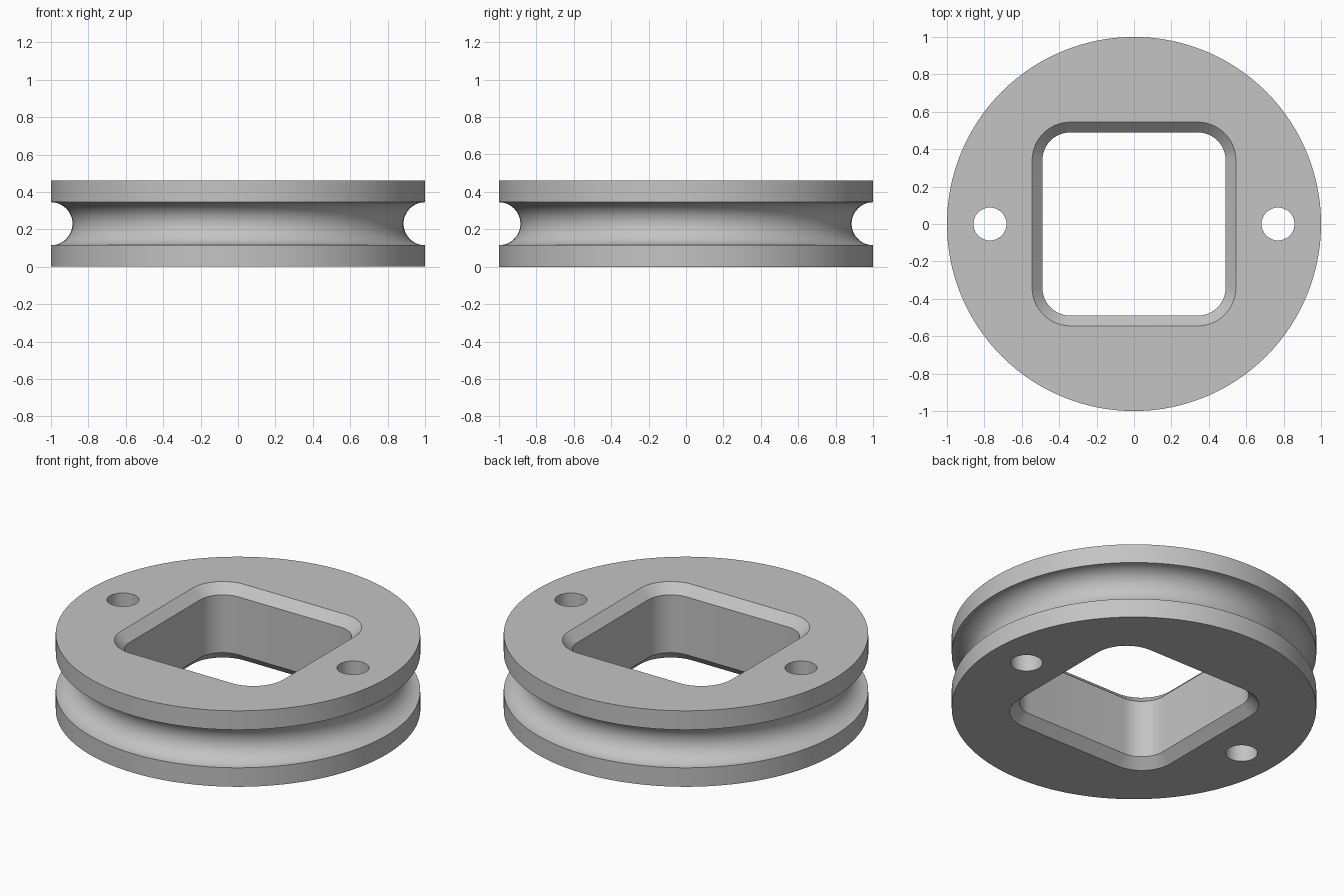
import bpy
import bmesh
from math import cos, sin, pi, radians
from mathutils import Vector

HEIGHT = 0.46
GROOVE = 0.115      # groove radius, centred on the rim
CHAMFER = 0.055
OPENING = 0.49      # half width of the square opening
CORNER = 0.15       # corner radius of the square opening

if "Cube" in bpy.data.objects:
    bpy.data.objects.remove(bpy.data.objects["Cube"])

grey = bpy.data.materials.new("grey")
grey.use_nodes = True
grey.diffuse_color = (0.55, 0.55, 0.55, 1)
grey.node_tree.nodes["Principled BSDF"].inputs["Base Color"].default_value = grey.diffuse_color


def loft(name, rings):
    """Skin a stack of equal-length rings and cap both ends."""
    bm = bmesh.new()
    rows = [[bm.verts.new(p) for p in ring] for ring in rings]
    count = len(rows[0])
    for low, high in zip(rows, rows[1:]):
        for i in range(count):
            j = (i + 1) % count
            bm.faces.new((low[i], low[j], high[j], high[i]))
    bm.faces.new(rows[0][::-1])
    bm.faces.new(rows[-1])
    bmesh.ops.recalc_face_normals(bm, faces=bm.faces)
    mesh = bpy.data.meshes.new(name)
    bm.to_mesh(mesh)
    bm.free()
    mesh.materials.append(grey)
    obj = bpy.data.objects.new(name, mesh)
    bpy.context.collection.objects.link(obj)
    return obj


def circle(radius, z, x=0, steps=128):
    return [Vector((x + radius * cos(2 * pi * i / steps),
                    radius * sin(2 * pi * i / steps), z)) for i in range(steps)]


def rounded_square(grow, z, steps=12):
    """Rounded square outline, offset outwards by grow."""
    flat, radius = OPENING - CORNER, CORNER + grow
    points = []
    for sx, sy, start in ((1, 1, 0), (-1, 1, 90), (-1, -1, 180), (1, -1, 270)):
        for i in range(steps + 1):
            a = radians(start + 90 * i / steps)
            points.append(Vector((sx * flat + radius * cos(a),
                                  sy * flat + radius * sin(a), z)))
    return points


# Round body with a semicircular groove in the rim
profile = [(1, 0)]
for i in range(25):
    a = pi * i / 24
    profile.append((1 - GROOVE * sin(a), HEIGHT / 2 - GROOVE * cos(a)))
profile.append((1, HEIGHT))
body = loft("grooved_ring", [circle(r, z) for r, z in profile])

# Square opening, chamfered at both ends, with the cutter running past the faces
over = 0.05
opening = loft("opening_cutter", [
    rounded_square(CHAMFER + over, -over),
    rounded_square(0, CHAMFER),
    rounded_square(0, HEIGHT - CHAMFER),
    rounded_square(CHAMFER + over, HEIGHT + over)])

# Two bolt holes
holes = [loft("bolt_hole_cutter", [circle(0.088, z, side * 0.77, 48)
                                   for z in (-over, HEIGHT + over)])
         for side in (-1, 1)]

# Cut the openings and remove the cutters
bpy.context.view_layer.objects.active = body
body.select_set(True)
for cutter in [opening] + holes:
    cutter.hide_render = True
    cut = body.modifiers.new("cut", 'BOOLEAN')
    cut.operation = 'DIFFERENCE'
    cut.solver = 'EXACT'
    cut.object = cutter
    bpy.ops.object.modifier_apply(modifier=cut.name)
    bpy.data.objects.remove(cutter)

bpy.ops.object.shade_smooth_by_angle(angle=radians(30))
